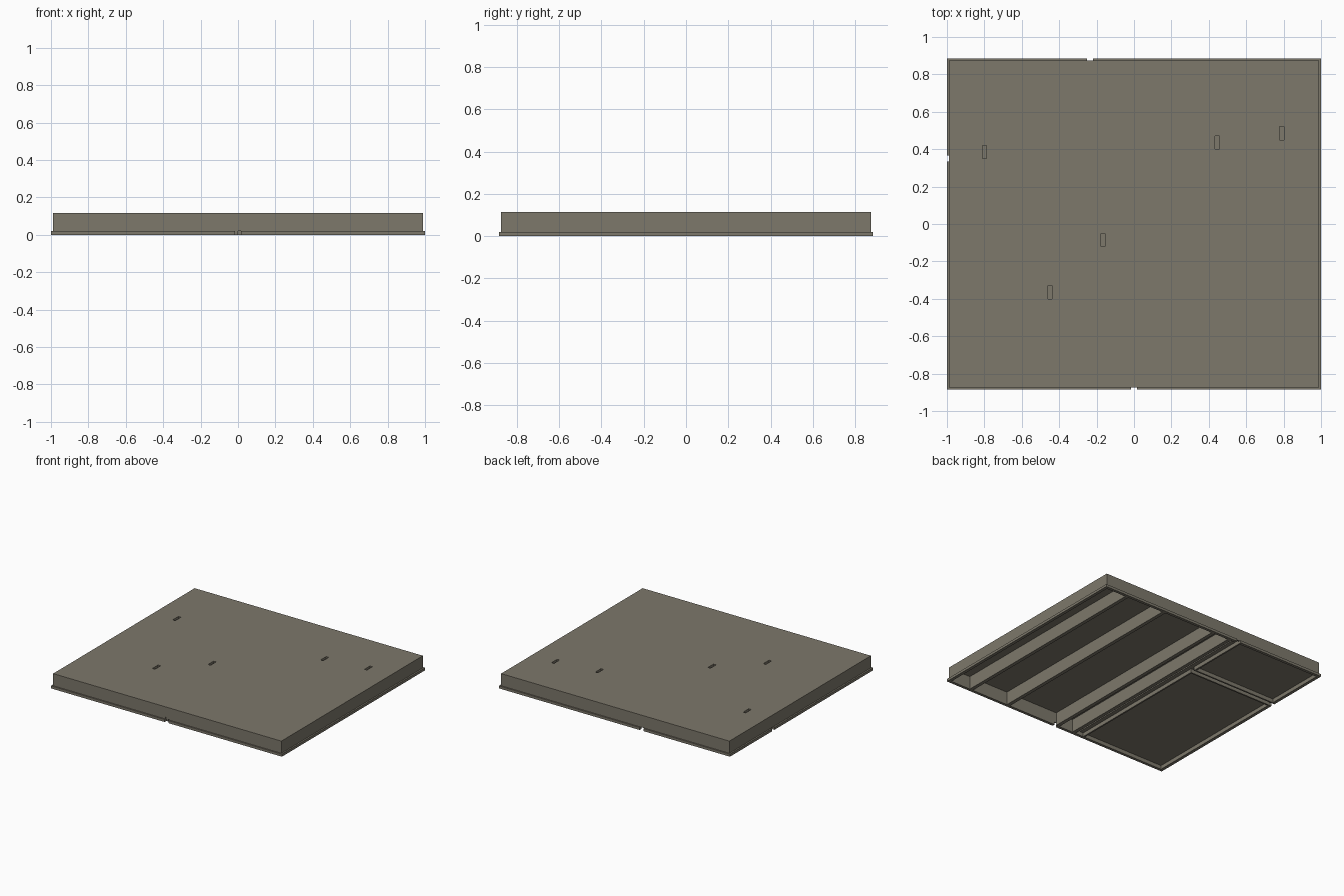
import bpy

cube = bpy.data.objects.get("Cube")
if cube:
    bpy.data.objects.remove(cube)

# One flat stone colour
stone = bpy.data.materials.new("warm grey stone")
stone.use_nodes = True
colour = (0.205, 0.188, 0.147, 1)
stone.diffuse_color = colour
bsdf = stone.node_tree.nodes["Principled BSDF"]
bsdf.inputs["Base Color"].default_value = colour
bsdf.inputs["Roughness"].default_value = 0.9


def box(name, x0, x1, y0, y1, z0, z1):
    """Axis aligned box given by its limits."""
    bpy.ops.mesh.primitive_cube_add(size=1)
    ob = bpy.context.object
    ob.name = name
    for v in ob.data.vertices:
        v.co = ((x0 if v.co.x < 0 else x1),
                (y0 if v.co.y < 0 else y1),
                (z0 if v.co.z < 0 else z1))
    ob.data.materials.append(stone)
    return ob


def cut(ob, cutter):
    """Subtract a cutter and bake the result."""
    mod = ob.modifiers.new("slot", 'BOOLEAN')
    mod.operation = 'DIFFERENCE'
    mod.solver = 'EXACT'
    mod.object = cutter
    bpy.context.view_layer.objects.active = ob
    bpy.ops.object.modifier_apply(modifier=mod.name)


HX, HY = 0.988, 0.875          # outer walls
FX, FY = 1.0, 0.885            # bottom flange
TOP, DECK, RIM = 0.115, 0.102, 0.02
T = 0.012                      # wall thickness
GAP = 0.016                    # half width of the channel openings
IX, IY = HX - T, HY - T
LEDGE = 0.022

# Top deck and outer walls, starting above the flange
deck = box("top_deck", -HX, HX, -HY, HY, DECK, TOP)
front = box("front_wall", -HX, HX, -HY, -IY, RIM, DECK)
back = box("back_wall", -HX, HX, IY, HY, RIM, DECK)
right = box("right_wall", -HX, -IX, -IY, IY, RIM, DECK)
box("left_wall", IX, HX, -IY, IY, RIM, DECK)

# Flange strips, interrupted where channels leave the body
box("front_flange_right", -FX, -GAP, -FY, -IY, 0, RIM)
box("front_flange_left", GAP, FX, -FY, -IY, 0, RIM)
BACK_X, SIDE_Y = -0.235, 0.35
box("back_flange_right", -FX, BACK_X - GAP, IY, FY, 0, RIM)
box("back_flange_left", BACK_X + GAP, FX, IY, FY, 0, RIM)
box("right_flange_front", -FX, -IX, -IY, SIDE_Y - GAP, 0, RIM)
box("right_flange_back", -FX, -IX, SIDE_Y + GAP, IY, 0, RIM)
box("left_flange", IX, FX, -IY, IY, 0, RIM)

# Long ribs under the deck
ribs = [box("long_rib", x - 0.028, x, -IY, IY, 0, DECK)
        for x in (0.805, 0.46, 0.0, -0.15)]

# Thick raft on the right with a low rim around its two shallow bays
raft = box("thick_raft", -IX, BACK_X + GAP, -IY, IY, 0.03, DECK)
EDGE = BACK_X - GAP
for name, y0, y1 in (("front_bay", -IY, SIDE_Y - GAP),
                     ("back_bay", SIDE_Y + GAP, IY)):
    box(name + "_inner_rim", EDGE - T, EDGE, y0, y1, 0, 0.03)
for name, y in (("front_bay", SIDE_Y - GAP - T), ("back_bay", SIDE_Y + GAP)):
    box(name + "_cross_rim", -IX, EDGE - T, y, y + T, 0, 0.03)

# Lifting slots sunk into the top
for x, y in ((0.79, 0.485), (0.445, 0.435), (-0.165, -0.085),
             (-0.45, -0.365), (-0.8, 0.385)):
    cutter = box("slot_cutter", x - 0.011, x + 0.011,
                 y - 0.035, y + 0.035, 0.06, 0.2)
    cut(deck, cutter)
    for body in ribs + [raft]:
        limits = [v.co.x for v in body.data.vertices]
        if min(limits) < x < max(limits):
            cut(body, cutter)
    bpy.data.objects.remove(cutter)

# Small tab notch above the front channel
notch = box("notch_cutter", -GAP, GAP, -1, -IY - T / 2, 0, 0.035)
cut(front, notch)
bpy.data.objects.remove(notch)
